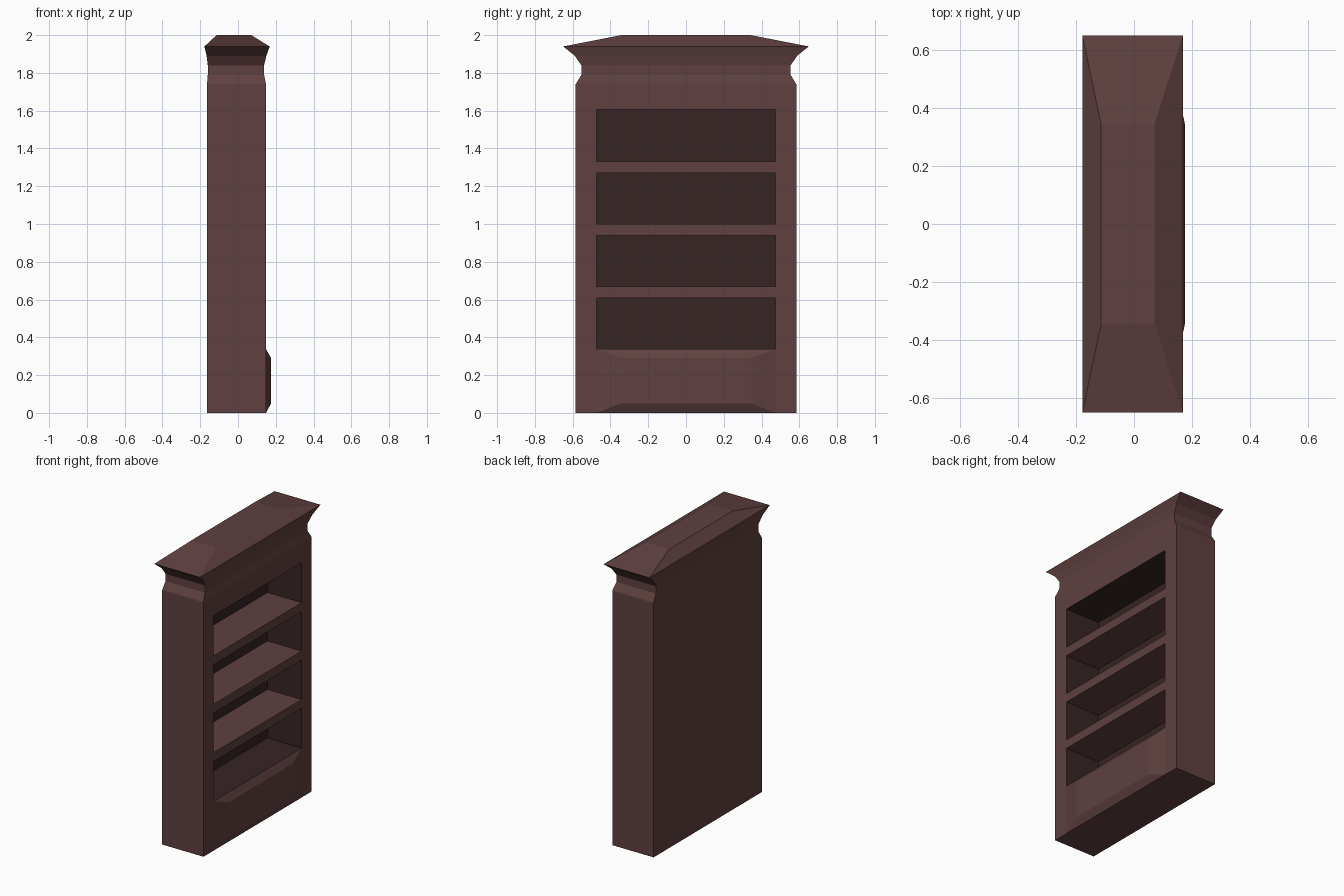
import bpy
import bmesh

if "Cube" in bpy.data.objects:
    bpy.data.objects.remove(bpy.data.objects["Cube"])


def material(name, colour):
    m = bpy.data.materials.new(name)
    m.diffuse_color = (*colour, 1)
    m.use_nodes = True
    m.node_tree.nodes["Principled BSDF"].inputs["Base Color"].default_value = m.diffuse_color
    return m


WOOD = material("brown wood", (0.117, 0.051, 0.051))
DARK = material("dark inner wood", (0.038, 0.018, 0.018))


def loft(name, rings, cap_start=True, cap_end=True, dark_from=99):
    """Join rings of four corners into a skin; bands from dark_from on are dark."""
    bm = bmesh.new()
    loops = [[bm.verts.new(p) for p in ring] for ring in rings]
    for i, (a, b) in enumerate(zip(loops, loops[1:])):
        for k in range(4):
            f = bm.faces.new((a[k], a[(k + 1) % 4], b[(k + 1) % 4], b[k]))
            f.material_index = int(i >= dark_from)
    if cap_start:
        bm.faces.new(loops[0][::-1])
    if cap_end:
        f = bm.faces.new(loops[-1])
        f.material_index = int(len(rings) > dark_from)
    bmesh.ops.recalc_face_normals(bm, faces=bm.faces)
    mesh = bpy.data.meshes.new(name)
    bm.to_mesh(mesh)
    bm.free()
    mesh.materials.append(WOOD)
    mesh.materials.append(DARK)
    ob = bpy.data.objects.new(name, mesh)
    bpy.context.collection.objects.link(ob)
    return ob


def upright(x, y, z0, z1):
    """Rectangle facing along x."""
    return [(x, -y, z0), (x, y, z0), (x, y, z1), (x, -y, z1)]


def flat(z, x0, x1, y):
    """Rectangle facing along z."""
    return [(x0, -y, z), (x1, -y, z), (x1, y, z), (x0, y, z)]


BACK, FRONT, INNER = -0.164, 0.148, -0.11

# Case: outer box, front frame and dark recess
loft("case", [upright(BACK, 0.584, 0, 1.74), upright(FRONT, 0.584, 0, 1.74),
              upright(FRONT, 0.475, 0.338, 1.605), upright(INNER, 0.475, 0.338, 1.605)],
     dark_from=2)

# Three shelves flush with the frame
for i in range(3):
    z = 0.609 + i * 0.331
    loft(f"shelf_{i + 1}", [upright(INNER, 0.475, z, z + 0.061),
                            upright(FRONT, 0.475, z, z + 0.061)])

# Raised bevelled panel at the foot
loft("base_panel", [upright(FRONT, 0.475, 0, 0.338), upright(0.175, 0.345, 0.05, 0.29)],
     cap_start=False)

# Moulded crown
loft("crown", [flat(1.74, BACK, FRONT, 0.584), flat(1.79, -0.16, 0.138, 0.554),
               flat(1.84, -0.16, 0.138, 0.554), flat(1.89, -0.166, 0.15, 0.588),
               flat(1.94, -0.178, 0.168, 0.65), flat(2.0, -0.113, 0.07, 0.342)],
     cap_start=False)
